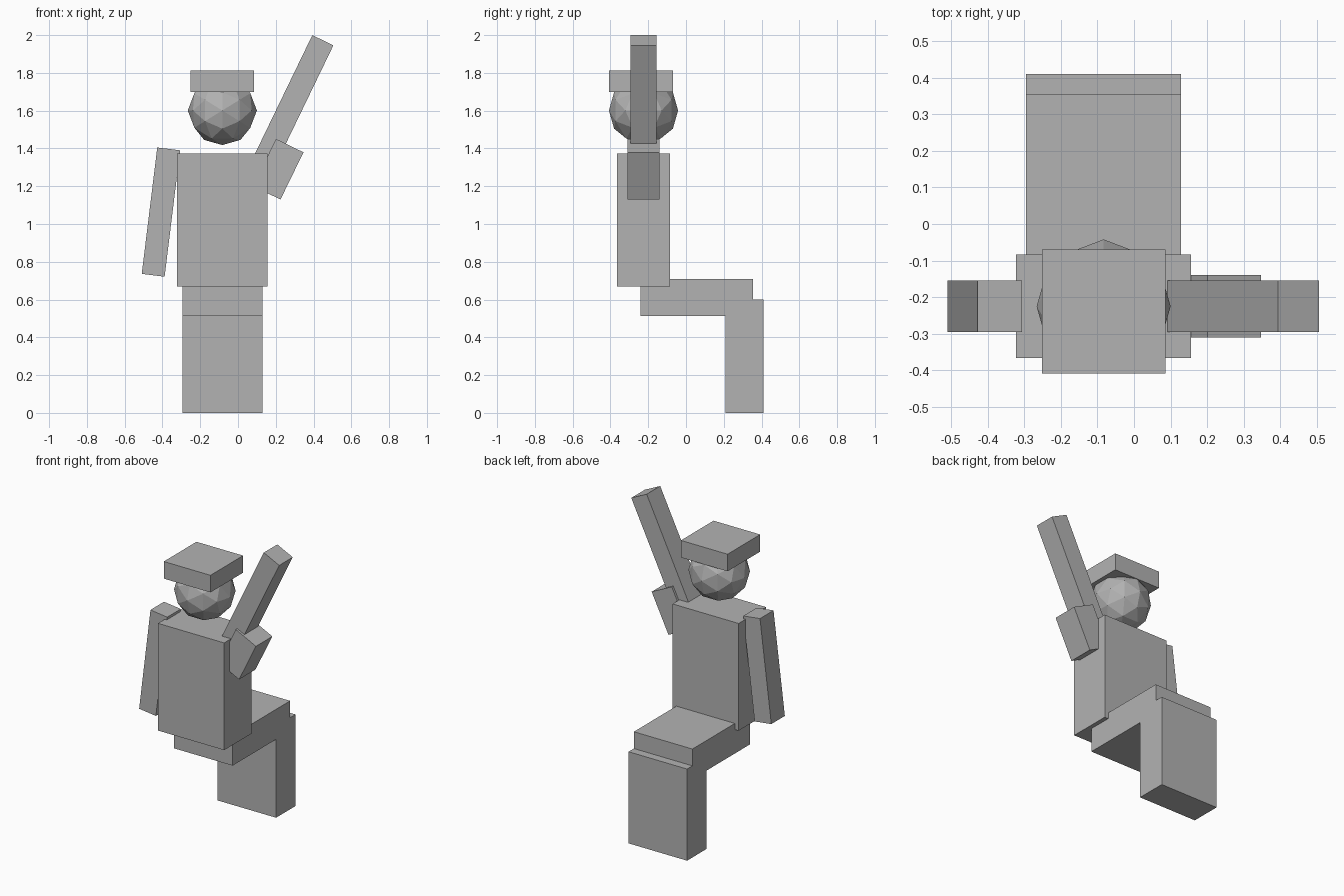
import bpy, bmesh, math
from itertools import product
from mathutils import Vector

if "Cube" in bpy.data.objects:
    bpy.data.objects.remove(bpy.data.objects["Cube"])

grey = bpy.data.materials.new("plain grey")
grey.diffuse_color = (0.45, 0.45, 0.45, 1)
grey.use_nodes = True
grey.node_tree.nodes["Principled BSDF"].inputs["Base Color"].default_value = grey.diffuse_color


def add_object(name, bm, location, tilt=0):
    bmesh.ops.recalc_face_normals(bm, faces=bm.faces)
    mesh = bpy.data.meshes.new(name)
    bm.to_mesh(mesh)
    bm.free()
    mesh.materials.append(grey)
    obj = bpy.data.objects.new(name, mesh)
    obj.location = location
    obj.rotation_euler.y = math.radians(tilt)
    bpy.context.collection.objects.link(obj)


def box(name, centre, size, tilt=0):
    bm = bmesh.new()
    bmesh.ops.create_cube(bm, size=1)
    bmesh.ops.scale(bm, vec=size, verts=bm.verts)
    add_object(name, bm, centre, tilt)


def span(name, x, y, z):
    """Box given by its extent along each axis."""
    box(name, [(a + b) / 2 for a, b in (x, y, z)], [b - a for a, b in (x, y, z)])


def faceted_ball(name, centre, radius):
    """Once-divided icosahedron with vertices on the main axes."""
    t = (1 + math.sqrt(5)) / 2
    points = set()
    for base in ((0, t, 1), (t, t + 1, 1), (1, 0, 0)):
        for signs in product((-1, 1), repeat=3):
            p = [b * s for b, s in zip(base, signs)]
            for k in range(3):
                points.add(tuple(c + 0.0 for c in p[k:] + p[:k]))
    bm = bmesh.new()
    for p in sorted(points):
        bm.verts.new(Vector(p).normalized() * radius)
    bmesh.ops.convex_hull(bm, input=bm.verts)
    add_object(name, bm, centre)


# Body and seated legs
span("torso", (-0.323, 0.156), (-0.366, -0.084), (0.67, 1.372))
span("thighs", (-0.295, 0.129), (-0.24, 0.355), (0.513, 0.71))
span("shins", (-0.295, 0.129), (0.21, 0.41), (0, 0.60))

# Head and cap
faceted_ball("head", (-0.083, -0.225, 1.601), 0.183)
span("cap", (-0.252, 0.086), (-0.408, -0.07), (1.70, 1.812))

# Lowered arm, then the raised arm in two parts
box("lowered_arm", (-0.408, -0.225, 1.063), (0.122, 0.14, 0.674), 7)
box("raised_upper_arm", (0.213, -0.225, 1.29), (0.162, 0.17, 0.278), 26)
box("raised_forearm", (0.298, -0.225, 1.66), (0.124, 0.14, 0.695), 25.8)
